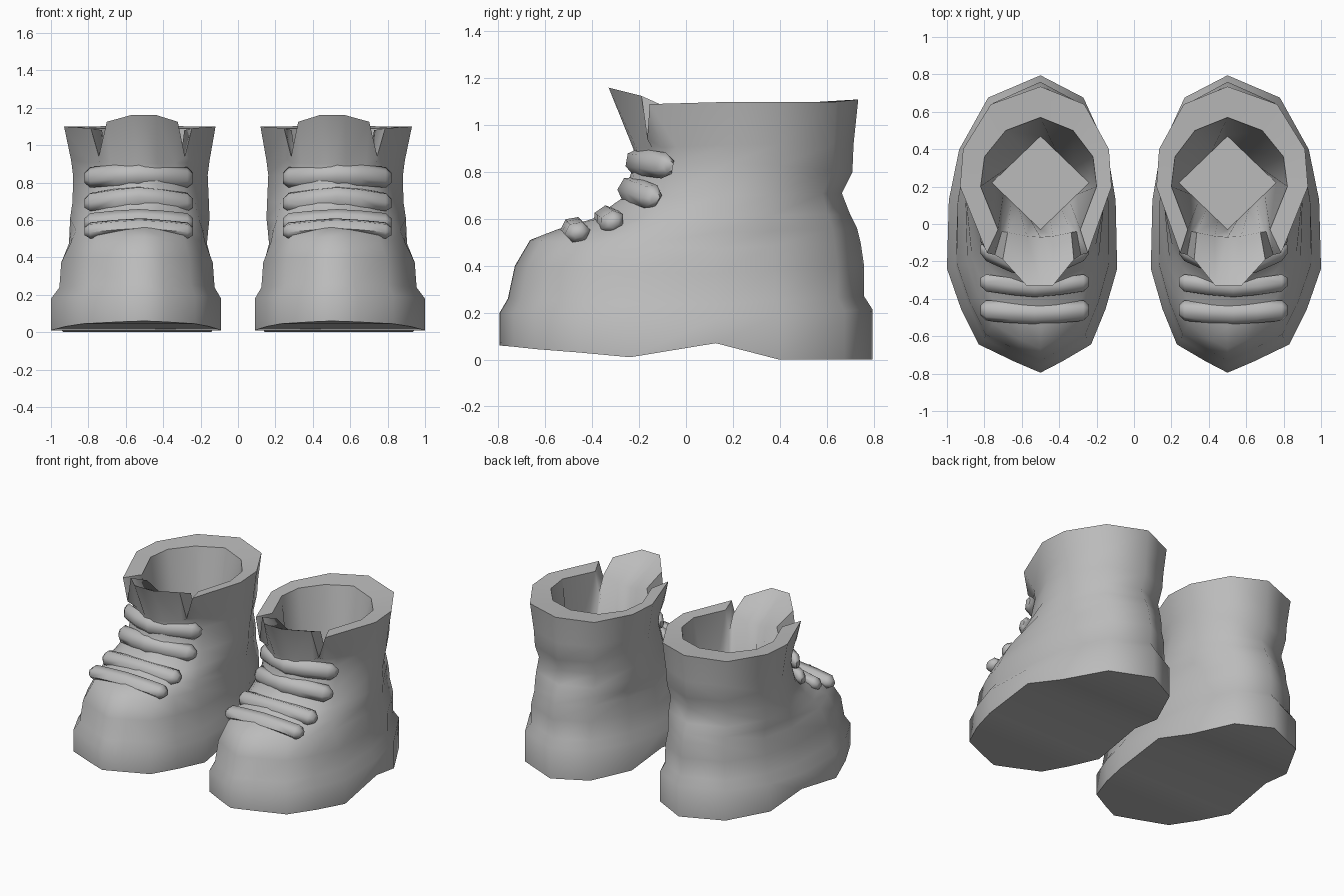
import bpy, bmesh, math
from mathutils import Vector

cube = bpy.data.objects.get("Cube")
if cube:
    bpy.data.objects.remove(cube)

leather = bpy.data.materials.new("grey_leather")
leather.use_nodes = True
GREY = (0.5, 0.5, 0.5, 1)
leather.diffuse_color = GREY
leather.node_tree.nodes["Principled BSDF"].inputs["Base Color"].default_value = GREY

# Half outlines from front to back: (share of half width, share of half length)
FOOT = [(0, -1), (.28, -.925), (.66, -.81), (.85, -.57), (1, -.3),
        (.98, .16), (.87, .5), (.56, .85), (0, 1)]
SHAFT = [(0, -1), (.2, -.97), (.47, -.83), (.62, -.74), (.76, -.61),
         (1, -.12), (.98, .33), (.62, .82), (0, 1)]

# Levels: front y, back y, half width, outward shift, z front / middle / back, shaft share
LEVELS = [
    (-.795, .795, .455, .045, .20, .17, .215, 0),
    (-.76, .76, .415, .04, .26, .23, .27, 0),
    (-.73, .76, .41, .04, .40, .36, .40, .05),
    (-.665, .745, .375, .035, .51, .47, .50, .2),
    (-.55, .73, .375, .03, .555, .54, .56, .4),
    (-.40, .70, .375, .025, .60, .61, .62, .7),
    (-.27, .665, .365, .02, .69, .70, .71, .9),
    (-.22, .71, .36, .022, .84, .84, .80, 1),
    (-.225, .715, .37, .022, .90, .92, .92, 1),
]
SOLE_Z = (.06, .055, .045, .03, .01, .07, 0, 0, 0)
# Tongue, notch and collar edge, then the inner edge of the opening
RIM = [(0, -.33, 1.16), (.07, -.33, 1.16), (.19, -.19, 1.125), (.23, -.165, .94),
       (.27, -.155, 1.09), (.405, .2, 1.1), (.39, .4, 1.1), (.25, .64, 1.1), (0, .735, 1.11)]
OPENING = [(0, -.07, 1.02), (.07, -.065, 1.02), (.17, -.045, 1.06), (.2, -.04, .93),
           (.22, -.03, 1.08), (.31, .2, 1.09), (.29, .36, 1.09), (.18, .5, 1.09), (0, .57, 1.1)]
INSOLE_Y = (-.03, .02, .08, .12, .16, .22, .3, .39, .47)


def level_points(front, back, width, shift, zf, zm, zb, share):
    points = []
    for (fu, fv), (su, sv) in zip(FOOT, SHAFT):
        u, v = fu + (su - fu) * share, fv + (sv - fv) * share
        z = zm + ((zf if v < 0 else zb) - zm) * abs(v)
        points.append((u * width, (front + back) / 2 + v * (back - front) / 2, z))
    return points, shift


def finish(bm, name):
    bmesh.ops.recalc_face_normals(bm, faces=bm.faces)
    mesh = bpy.data.meshes.new(name)
    bm.to_mesh(mesh)
    bm.free()
    mesh.materials.append(leather)
    obj = bpy.data.objects.new(name, mesh)
    bpy.context.collection.objects.link(obj)
    bpy.ops.object.select_all(action='DESELECT')
    obj.select_set(True)
    bpy.context.view_layer.objects.active = obj
    bpy.ops.object.shade_smooth_by_angle(angle=math.radians(66))


def bridge(bm, a, b):
    for i in range(len(a)):
        j = (i + 1) % len(a)
        bm.faces.new((a[i], a[j], b[j], b[i]))


def cap(bm, ring):
    # Strips running across the boot
    n = len(ring)
    for i in range(n // 2):
        corners = [ring[i], ring[i + 1], ring[-i - 1], ring[-i % n]]
        bm.faces.new(list(dict.fromkeys(corners)))


def make_boot(name, side):
    levels = [level_points(*row) for row in LEVELS]
    sole = [(x, y, z) for (x, y, _), z in zip(levels[0][0], SOLE_Z)]
    insole = [(.26 * max(0, 1 - abs(y - .22) / .25), y, .45) for y in INSOLE_Y]
    levels = [(sole, levels[0][1])] + levels + [(RIM, .025), (OPENING, .01), (insole, 0)]
    bm = bmesh.new()
    rings = []
    for half, shift in levels:
        widest = max(p[0] for p in half)
        full = half + [(-x, y, z) for x, y, z in half[-2:0:-1]]
        rings.append([bm.verts.new((side * (.5 + x + shift * abs(x) / widest), y, z))
                      for x, y, z in full])
    for a, b in zip(rings, rings[1:]):
        bridge(bm, a, b)
    cap(bm, rings[0])
    cap(bm, rings[-1])
    finish(bm, name)


# Laces: centre y and z, end y and z, slope in degrees
LACES = [(-.48, .565, -.46, .54, 10), (-.345, .61, -.31, .585, 35),
         (-.245, .73, -.135, .69, 60), (-.215, .845, -.075, .825, 80)]


def make_lace(name, side, cy, cz, ey, ez, slope):
    slope = math.radians(slope)
    along = Vector((0, math.cos(slope), math.sin(slope)))
    out = Vector((0, -math.sin(slope), math.cos(slope)))
    bm = bmesh.new()
    rings = []
    for x, size in ((-.29, .5), (-.26, 1), (-.13, 1), (0, 1), (.13, 1), (.26, 1), (.29, .5)):
        t = (abs(x) / .29) ** 1.4
        middle = Vector((side * (.53 + x), cy + (ey - cy) * t, cz + (ez - cz) * t))
        ring = []
        for k in range(6):
            a = k * math.pi / 3
            ring.append(bm.verts.new(middle + (along * .056 * math.cos(a)
                                               + out * .045 * math.sin(a)) * size))
        rings.append(ring)
    for a, b in zip(rings, rings[1:]):
        bridge(bm, a, b)
    bm.faces.new(rings[0])
    bm.faces.new(rings[-1])
    finish(bm, name)


for label, side in (("left", 1), ("right", -1)):
    make_boot(label + "_boot", side)
    for number, lace in enumerate(LACES, 1):
        make_lace(f"{label}_lace_{number}", side, *lace)
